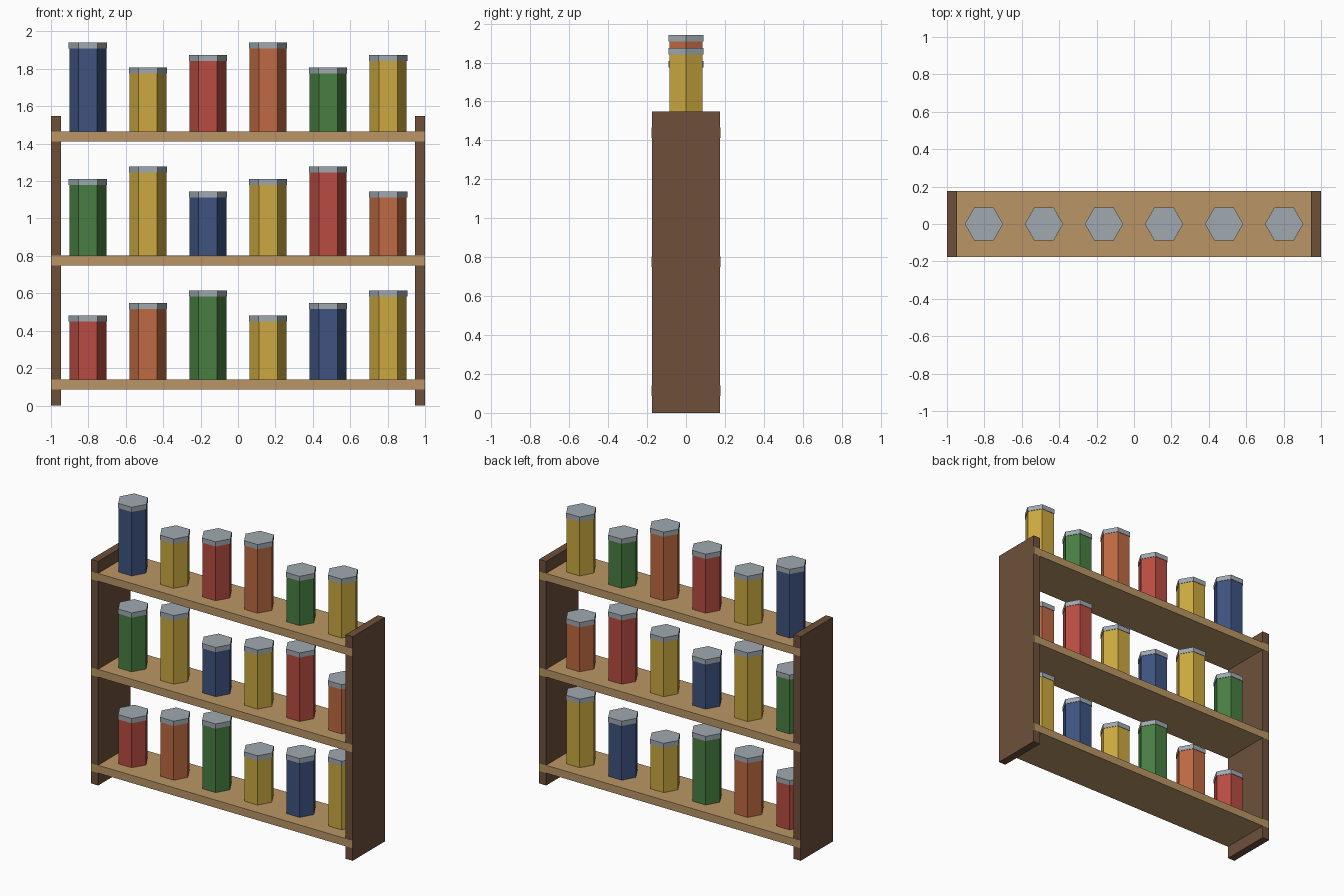
import bpy, math

if "Cube" in bpy.data.objects:
    bpy.data.objects.remove(bpy.data.objects["Cube"])


def material(name, r, g, b):
    def lin(c):
        c /= 255
        return c / 12.92 if c <= 0.04045 else ((c + 0.055) / 1.055) ** 2.4
    m = bpy.data.materials.new(name)
    m.diffuse_color = (lin(r), lin(g), lin(b), 1)
    m.use_nodes = True
    m.node_tree.nodes["Principled BSDF"].inputs["Base Color"].default_value = m.diffuse_color
    return m


dark_wood = material("dark wood", 110, 80, 58)
light_wood = material("light wood", 186, 150, 102)
metal = material("lid grey", 160, 169, 176)
red = material("red", 184, 76, 66)
orange = material("orange", 190, 106, 66)
green = material("green", 72, 126, 66)
yellow = material("yellow", 204, 169, 64)
blue = material("blue", 62, 84, 128)


def box(name, size, centre, mat):
    bpy.ops.mesh.primitive_cube_add(size=1, location=centre)
    ob = bpy.context.object
    ob.name = name
    ob.scale = size
    bpy.ops.object.transform_apply(location=False, rotation=False, scale=True)
    ob.data.materials.append(mat)


def hexagon(name, radius, x, z0, z1, mat):
    # six-sided prism with corners pointing along x
    bpy.ops.mesh.primitive_cylinder_add(vertices=6, radius=radius, depth=z1 - z0,
                                        location=(x, 0, (z0 + z1) / 2),
                                        rotation=(0, 0, math.pi / 6))
    ob = bpy.context.object
    ob.name = name
    bpy.ops.object.transform_apply(location=False, rotation=True, scale=False)
    ob.data.materials.append(mat)


# upright side panels
for side, sx in (("left", -1), ("right", 1)):
    box(side + "_panel", (0.0535, 0.351, 1.549), (sx * 0.97325, 0, 0.7745), dark_wood)

# shelves, each carrying a row of six jars
contents = [red, orange, green, yellow, blue, yellow]
heights = [0.342, 0.409, 0.476]
lid = 0.033
for row in range(3):
    top = 0.14 + row * 0.663
    box(f"shelf_{row + 1}", (1.999, 0.353, 0.0535), (0, 0, top - 0.02675), light_wood)
    for i in range(6):
        x = -0.8025 + i * 0.321
        z = top + heights[(i + row) % 3]
        tag = f"{row + 1}_{i + 1}"
        hexagon("jar_" + tag, 0.099, x, top, z - lid, contents[(i + 2 * row) % 6])
        hexagon("lid_" + tag, 0.1025, x, z - lid, z, metal)
